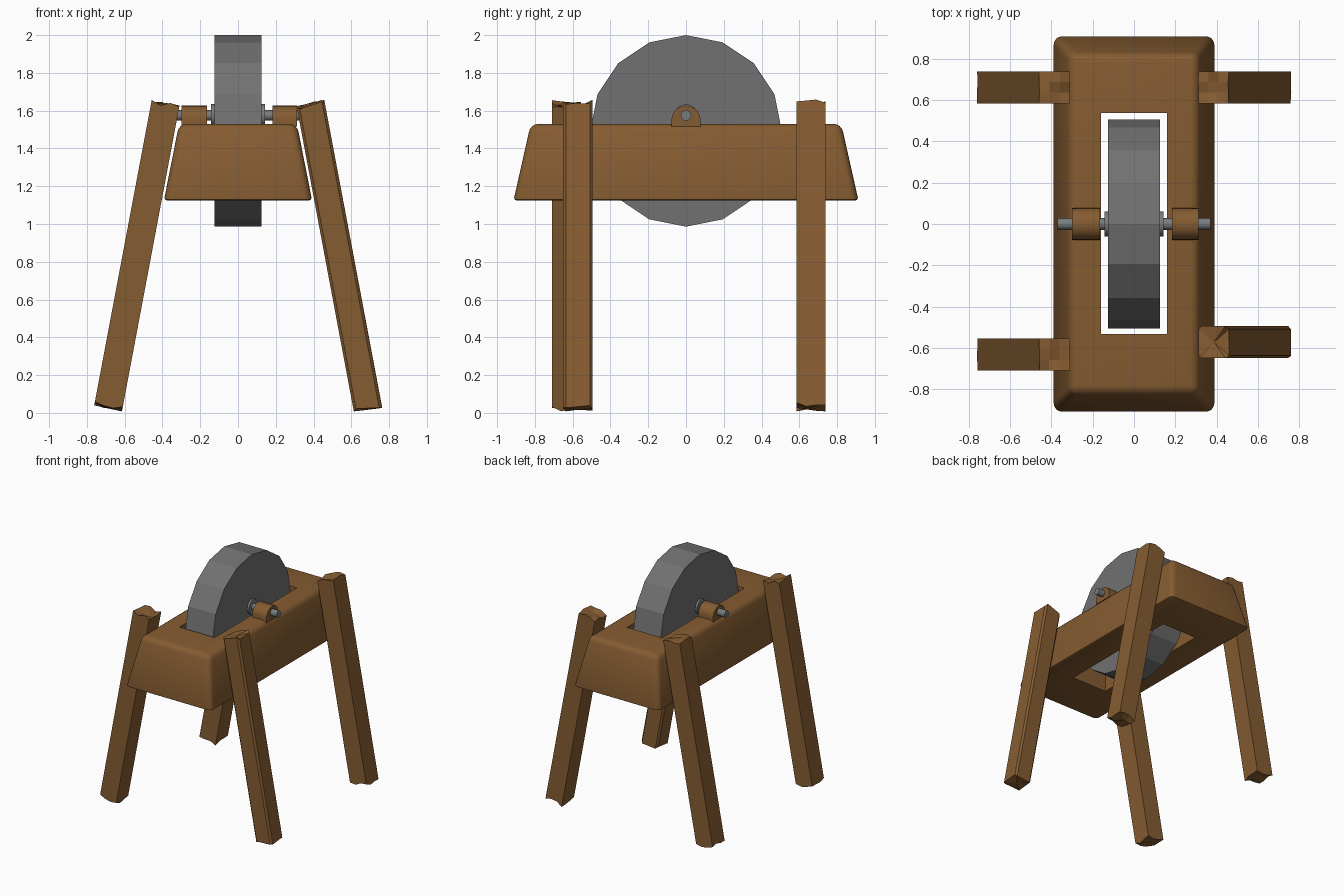
import bpy, bmesh, math, random
from mathutils import Matrix, Vector

if "Cube" in bpy.data.objects:
    bpy.data.objects.remove(bpy.data.objects["Cube"])

random.seed(4)


def material(name, rgb):
    m = bpy.data.materials.new(name)
    m.diffuse_color = (*rgb, 1)
    m.use_nodes = True
    m.node_tree.nodes["Principled BSDF"].inputs["Base Color"].default_value = m.diffuse_color
    return m


WOOD = material("brown wood", (0.235, 0.107, 0.031))
STONE = material("grey stone", (0.165, 0.165, 0.165))
METAL = material("grey metal", (0.19, 0.20, 0.21))


def make(name, bm, mat):
    bmesh.ops.recalc_face_normals(bm, faces=bm.faces)
    me = bpy.data.meshes.new(name)
    bm.to_mesh(me)
    bm.free()
    ob = bpy.data.objects.new(name, me)
    bpy.context.collection.objects.link(ob)
    if mat:
        me.materials.append(mat)
    return ob


def smooth(ob, angle=35):
    bpy.ops.object.select_all(action='DESELECT')
    ob.select_set(True)
    bpy.context.view_layer.objects.active = ob
    bpy.ops.object.shade_smooth_by_angle(angle=math.radians(angle))


def box(size, centre):
    bm = bmesh.new()
    bmesh.ops.create_cube(bm, size=1)
    bmesh.ops.scale(bm, vec=size, verts=bm.verts)
    bmesh.ops.translate(bm, vec=centre, verts=bm.verts)
    return bm


def disc(name, x0, x1, z, r, sides, mat):
    """Cylinder lying along x with a vertex at the top."""
    bm = bmesh.new()
    bmesh.ops.create_cone(bm, cap_ends=True, segments=sides, radius1=r, radius2=r, depth=x1 - x0)
    bmesh.ops.rotate(bm, cent=(0, 0, 0), matrix=Matrix.Rotation(math.pi / 2, 3, 'Y'), verts=bm.verts)
    bmesh.ops.translate(bm, vec=((x0 + x1) / 2, 0, z), verts=bm.verts)
    return make(name, bm, mat)


# Tapered body with rounded edges and a slot for the wheel
bm = box((0.784, 1.826, 0.405), (0, 0, 1.3275))
for v in bm.verts:
    if v.co.z > 1.3:
        v.co.x *= 0.312 / 0.392
        v.co.y *= 0.822 / 0.913
upper = [e for e in bm.edges if max(v.co.z for v in e.verts) > 1.3]
lower = [e for e in bm.edges if e not in upper]
bmesh.ops.bevel(bm, geom=upper, offset=0.04, segments=4, profile=0.5, affect='EDGES')
low = [e for e in bm.edges if all(v.co.z < 1.126 for v in e.verts)]
bmesh.ops.bevel(bm, geom=low, offset=0.015, segments=2, profile=0.5, affect='EDGES')
body = make("body", bm, WOOD)

cutter = make("slot_cutter", box((0.32, 1.07, 1), (0, 0.003, 1.33)), WOOD)
cutter.hide_render = True
cutter.hide_viewport = True
cut = body.modifiers.new("slot", 'BOOLEAN')
cut.operation = 'DIFFERENCE'
cut.solver = 'EXACT'
cut.object = cutter
smooth(body)

# Grinding wheel, axle and collars
disc("grinding_wheel", -0.125, 0.125, 1.493, 0.507, 16, STONE)
smooth(disc("axle", -0.37, 0.37, 1.575, 0.028, 16, METAL))
for side, label in ((-1, "left"), (1, "right")):
    a, b = sorted((side * 0.122, side * 0.142))
    smooth(disc(label + "_collar", a, b, 1.575, 0.06, 16, METAL))

# Arched bearing blocks
for label, x0, x1 in (("left", -0.30, -0.165), ("right", 0.183, 0.313)):
    bm = bmesh.new()
    profile = [(-0.077, 1.515), (0.077, 1.515)]
    for i in range(13):
        t = math.pi * i / 12
        profile.append((0.077 * math.cos(t), 1.55 + 0.077 * math.sin(t)))
    face = bm.faces.new([bm.verts.new((x0, y, z)) for y, z in profile])
    ext = bmesh.ops.extrude_face_region(bm, geom=[face])
    bmesh.ops.translate(bm, vec=(x1 - x0, 0, 0),
                        verts=[g for g in ext['geom'] if isinstance(g, bmesh.types.BMVert)])
    smooth(make(label + "_bearing", bm, WOOD))


# Splayed legs with rough-hewn ends
def leg(name, side, y, worn):
    bottom, top = Vector((side * 0.686, y, 0.02)), Vector((side * 0.385, y, 1.632))
    length = (top - bottom).length
    bm = box((0.15, 0.155, length), (0, 0, 0))
    if worn:
        long_edges = [e for e in bm.edges if abs(e.verts[0].co.z - e.verts[1].co.z) > 1]
        bmesh.ops.bevel(bm, geom=long_edges, offset=0.014, segments=1, affect='EDGES')
        ends = [f for f in bm.faces if abs(f.normal.z) > 0.9]
        bmesh.ops.poke(bm, faces=ends)
    else:
        ends = [e for e in bm.edges if abs(e.verts[0].co.z - e.verts[1].co.z) < 0.1]
        bmesh.ops.subdivide_edges(bm, edges=ends, cuts=2, use_grid_fill=True)
    for v in bm.verts:
        v.co.z += random.uniform(-0.014, 0.014)
    tilt = math.atan2(top.x - bottom.x, top.z - bottom.z)
    bm.transform(Matrix.Translation((bottom + top) / 2) @ Matrix.Rotation(tilt, 4, 'Y'))
    low = min(v.co.z for v in bm.verts)
    for v in bm.verts:
        if v.co.z < 0.5:
            v.co.z += 0.008 - min(low, 0.008) if low < 0.008 else 0
    make(name, bm, WOOD)


leg("back_left_leg", -1, 0.662, False)
leg("front_left_leg", -1, -0.633, False)
leg("back_right_leg", 1, 0.662, False)
leg("front_right_leg", 1, -0.573, True)
